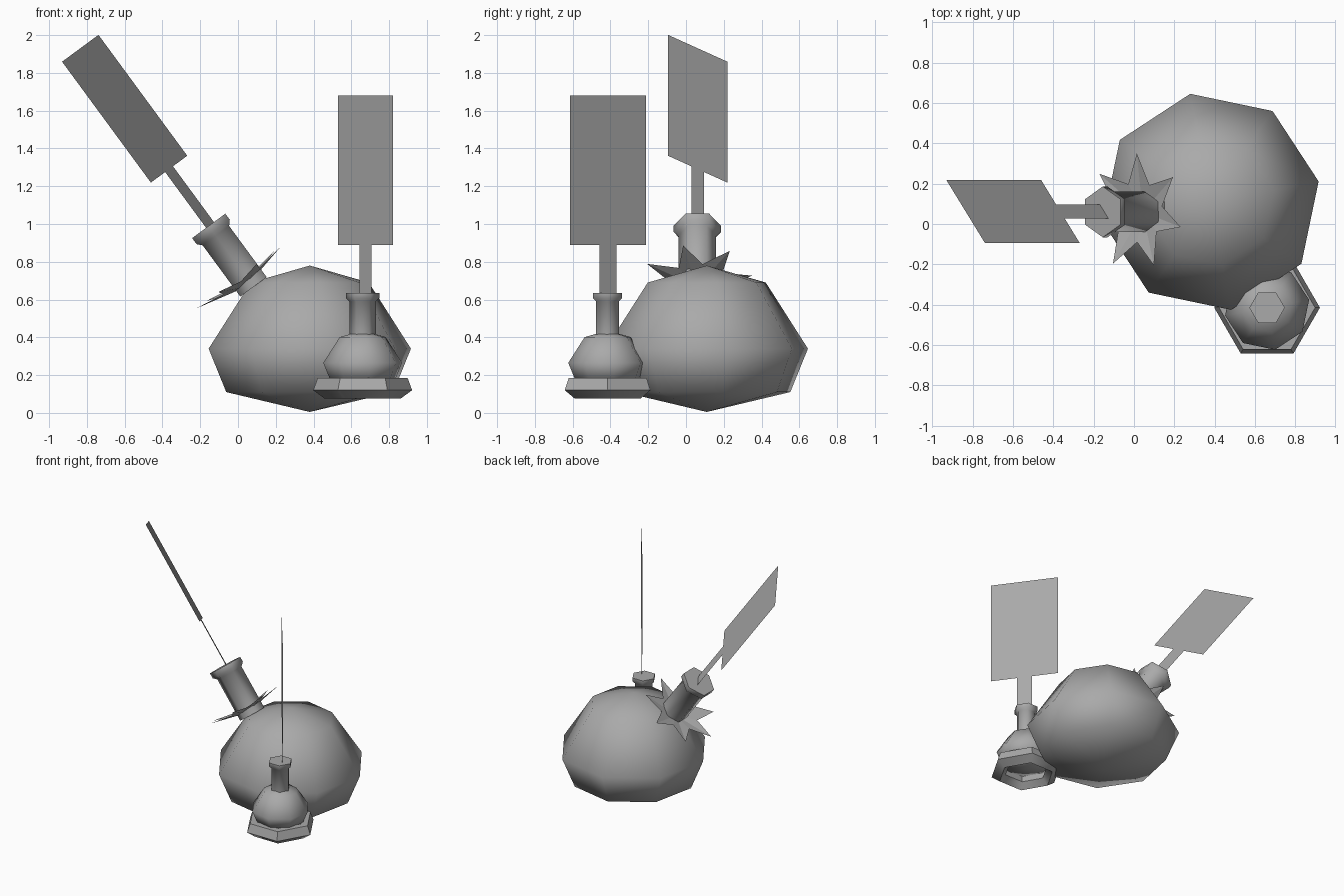
import bpy, math
from mathutils import Vector, Matrix

if "Cube" in bpy.data.objects:
    bpy.data.objects.remove(bpy.data.objects["Cube"])

grey = bpy.data.materials.new("plain grey")
grey.use_nodes = True
grey.diffuse_color = (0.4, 0.4, 0.4, 1)
grey.node_tree.nodes["Principled BSDF"].inputs["Base Color"].default_value = (0.4, 0.4, 0.4, 1)


def make(name, verts, faces, frame, smooth_angle=None):
    mesh = bpy.data.meshes.new(name)
    mesh.from_pydata(verts, [], faces)
    mesh.materials.append(grey)
    ob = bpy.data.objects.new(name, mesh)
    bpy.context.collection.objects.link(ob)
    ob.matrix_world = frame
    if smooth_angle:
        bpy.ops.object.select_all(action="DESELECT")
        ob.select_set(True)
        bpy.context.view_layer.objects.active = ob
        bpy.ops.object.shade_smooth_by_angle(angle=math.radians(smooth_angle))
    return ob


def lathe(name, profile, sides, turn, frame, smooth_angle, closed=False):
    """Spin (radius, height) points around local z; zero radius makes a pole."""
    verts, rings = [], []
    for r, z in profile:
        count = sides if r else 1
        rings.append([len(verts) + i % count for i in range(sides)])
        for i in range(count):
            a = math.radians(turn) + math.tau * i / sides
            verts.append((r * math.cos(a), r * math.sin(a), z))
    pairs = list(zip(rings, rings[1:]))
    if closed:
        pairs.append((rings[-1], rings[0]))
    faces = []
    for low, high in pairs:
        for i in range(sides):
            j = (i + 1) % sides
            loop = [low[i], low[j], high[j], high[i]]
            faces.append(list(dict.fromkeys(loop)))
    if not closed:
        for ring, flip in ((rings[0], True), (rings[-1], False)):
            if len(set(ring)) > 1:
                faces.append(ring[::-1] if flip else ring)
    return make(name, verts, faces, frame, smooth_angle)


def blade(name, base, along, across, neck, length, width, neck_width):
    """Paper-thin paddle: a narrow stick below a wide rectangle."""
    base, along, across = Vector(base), Vector(along).normalized(), Vector(across).normalized()
    outline = [(-neck_width, 0), (neck_width, 0), (neck_width, neck), (width, neck),
               (width, neck + length), (-width, neck + length), (-width, neck), (-neck_width, neck)]
    verts = [base + across * x / 2 + along * y for x, y in outline]
    make(name, verts, [(0, 1, 2, 7), (6, 7, 2, 3, 4, 5)], Matrix.Identity(4))


def frame(origin, up, side):
    z, y = Vector(up).normalized(), Vector(side).normalized()
    x = y.cross(z)
    m = Matrix((x, y, z)).transposed().to_4x4()
    m.translation = Vector(origin)
    return m


# Gourd shape shared by the large body and the small bowl
gourd = [(0, -0.335), (0.45, -0.23), (0.545, 0), (0.318, 0.35), (0, 0.44)]
lathe("round_body", gourd, 8, 10.7, Matrix.Translation((0.38, 0.11, 0.34)), 70)
small = Matrix.Translation((0.66, -0.415, 0.265))
lathe("small_bowl", gourd, 8, 10.7, small @ Matrix.Scale(0.389, 4), 70)

# Hexagonal rim ring under the bowl
rim = [(0.2, 0.075), (0.262, 0.12), (0.238, 0.185), (0.18, 0.185), (0.155, 0.12)]
lathe("bowl_rim", rim, 6, 0, Matrix.Translation((0.66, -0.415, 0)), 50, closed=True)


# Flared hexagonal necks, measured down from the lip
def neck(name, length, where, scale):
    profile = [(0.07, -length), (0.07, -0.045), (0.088, -0.028), (0.088, 0)]
    lathe(name, profile, 6, 0, where @ Matrix.Scale(scale, 4), 65)


neck("bowl_neck", 0.26, Matrix.Translation((0.66, -0.415, 0.635)), 1)
lean = (-0.592, 0, 0.806)
turn = Matrix.Rotation(math.pi / 2, 4, "Z")
neck("body_neck", 0.28, frame((-0.155, 0.06, 0.99), lean, (0, 1, 0)) @ turn, 1.43)

# Seven-pointed leaf collar, tips lifted and ribs folded
points = 7
verts = [(0, 0, -0.04)]
for i in range(points * 2):
    a = math.radians(-15) + math.pi * i / points
    r, h = ((0.29, 0.025), (0.15, 0.0))[i % 2]
    verts.append((r * math.cos(a), r * math.sin(a), h))
faces = [(0, i + 1, (i + 1) % (points * 2) + 1) for i in range(points * 2)]
make("leaf_collar", verts, faces, frame((0.02, 0.06, 0.70), lean, (0, 1, 0)))

# Flat paddles standing in both necks
blade("leaning_paddle", (-0.14, 0.062, 0.984), lean, (0.19, -0.31, 0.14), 0.38, 0.794, 0.395, 0.085)
blade("upright_paddle", (0.675, -0.413, 0.6), (0, 0, 1), (0.29, -0.40, 0), 0.29, 0.79, 0.494, 0.11)
